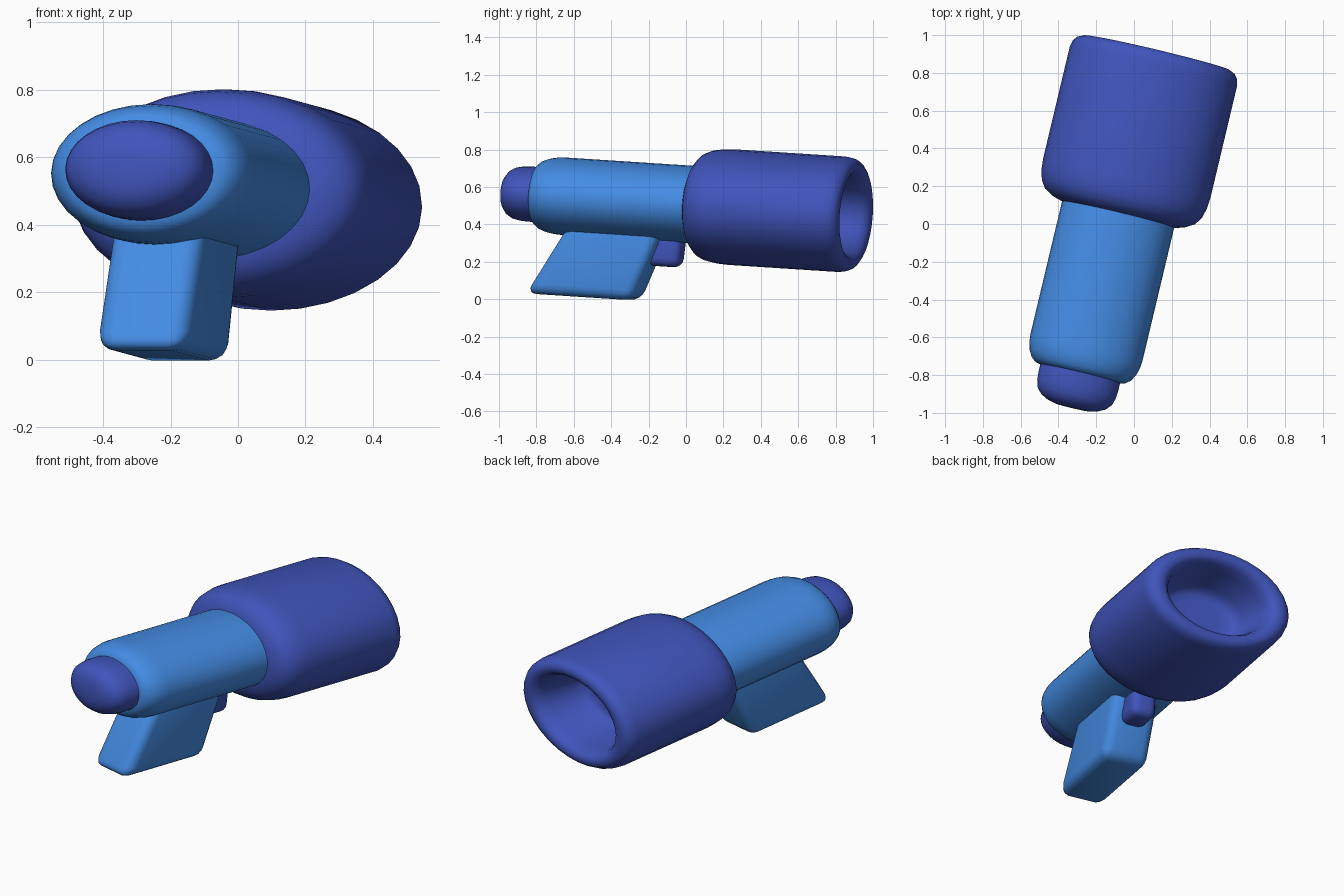
import bpy, bmesh, math
from mathutils import Matrix

if "Cube" in bpy.data.objects:
    bpy.data.objects.remove(bpy.data.objects["Cube"])

# Tool frame: local +Y runs along the barrel, turned and pitched slightly
FRAME = (Matrix.Translation((-0.096, 0, 0.508))
         @ Matrix.Rotation(math.radians(-13.4), 4, 'Z')
         @ Matrix.Rotation(math.radians(-3.6), 4, 'X'))
FLAT = 0.68      # height / width of the oval cross-section
SIDES = 32


def material(name, rgb):
    m = bpy.data.materials.new(name)
    lin = [(c / 255 / 12.92) if c / 255 <= 0.04045 else ((c / 255 + 0.055) / 1.055) ** 2.4 for c in rgb]
    m.diffuse_color = (*lin, 1)
    m.use_nodes = True
    m.node_tree.nodes["Principled BSDF"].inputs["Base Color"].default_value = m.diffuse_color
    return m


indigo = material("indigo", (63, 84, 186))
blue = material("light_blue", (68, 140, 228))


def finish(name, bm, mat, angle):
    bmesh.ops.recalc_face_normals(bm, faces=bm.faces)
    me = bpy.data.meshes.new(name)
    bm.to_mesh(me)
    bm.free()
    me.transform(FRAME)
    me.materials.append(mat)
    ob = bpy.data.objects.new(name, me)
    bpy.context.collection.objects.link(ob)
    bpy.ops.object.select_all(action='DESELECT')
    ob.select_set(True)
    bpy.context.view_layer.objects.active = ob
    bpy.ops.object.shade_smooth_by_angle(angle=math.radians(angle))
    return ob


def lathe(name, profile, mat):
    """Oval lathe of (along, radius) points; both ends capped."""
    bm = bmesh.new()
    rings = []
    for s, r in profile:
        rings.append([bm.verts.new((r * math.cos(a), s, r * FLAT * math.sin(a)))
                      for a in (2 * math.pi * i / SIDES for i in range(SIDES))])
    for a, b in zip(rings, rings[1:]):
        for i in range(SIDES):
            j = (i + 1) % SIDES
            bm.faces.new((a[i], a[j], b[j], b[i]))
    bm.faces.new(rings[0])
    bm.faces.new(rings[-1])
    return finish(name, bm, mat, 50)


def rounded_prism(name, outline, half_width, bevel, mat):
    """Side outline (along, height) extruded across the width, edges rounded."""
    bm = bmesh.new()
    left, right = ([bm.verts.new((x, s, z)) for s, z in outline] for x in (-half_width, half_width))
    n = len(outline)
    bm.faces.new(left)
    bm.faces.new(right)
    for i in range(n):
        j = (i + 1) % n
        bm.faces.new((left[i], left[j], right[j], right[i]))
    bmesh.ops.bevel(bm, geom=list(bm.edges), offset=bevel, segments=4, profile=0.5, affect='EDGES')
    return finish(name, bm, mat, 50)


# Large nozzle with rounded rim and tapered bore
lathe("nozzle", [(0.045, 0.20), (0.05, 0.30), (0.068, 0.36), (0.095, 0.407), (0.135, 0.435),
                 (0.19, 0.45), (0.25, 0.455), (0.86, 0.455), (0.895, 0.447), (0.92, 0.428),
                 (0.933, 0.40), (0.933, 0.365), (0.92, 0.335), (0.89, 0.315), (0.84, 0.30),
                 (0.68, 0.265), (0.64, 0.245), (0.62, 0.21), (0.615, 0.15), (0.615, 0.05)], indigo)

# Main body tube
lathe("body", [(-0.82, 0.10), (-0.818, 0.21), (-0.81, 0.245), (-0.79, 0.27), (-0.755, 0.29),
               (-0.715, 0.301), (-0.67, 0.305), (0.10, 0.305)], blue)

# Rounded end cap
lathe("end_cap", [(-1.003, 0.03), (-1.0, 0.09), (-0.99, 0.135), (-0.97, 0.175), (-0.94, 0.202),
                  (-0.90, 0.214), (-0.86, 0.217), (-0.78, 0.217)], indigo)

# Slanted grip, running up into the body
rounded_prism("grip", [(-0.825, -0.53), (-0.235, -0.53), (-0.07, -0.08), (-0.575, -0.08)],
              0.14, 0.055, blue)

# Trigger
rounded_prism("trigger", [(-0.19, -0.34), (-0.005, -0.34), (0.01, -0.12), (-0.19, -0.12)],
              0.075, 0.045, indigo)
